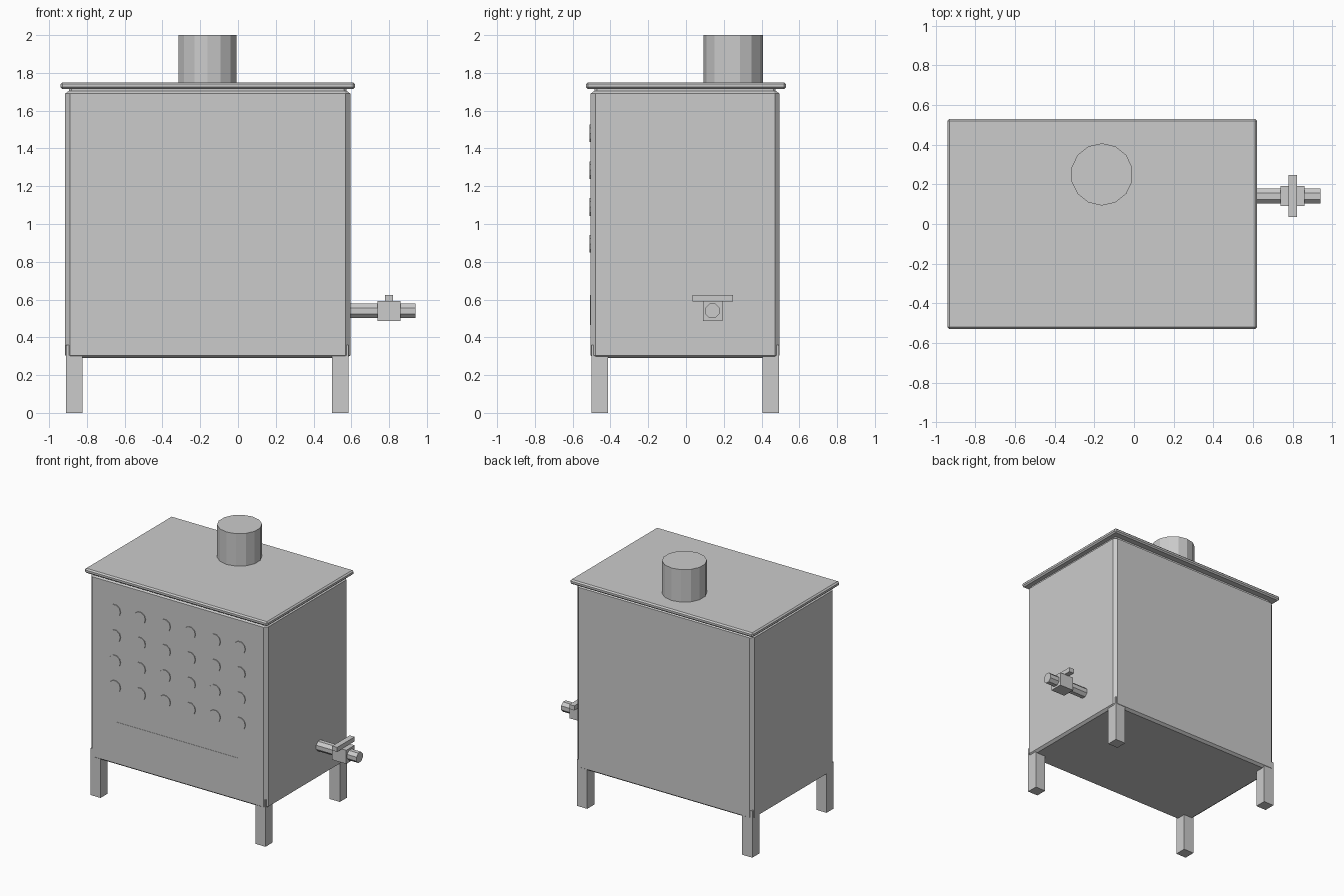
import bpy, bmesh, math
from mathutils import Matrix

if "Cube" in bpy.data.objects:
    bpy.data.objects.remove(bpy.data.objects["Cube"])


def finish(name, bm):
    bmesh.ops.recalc_face_normals(bm, faces=bm.faces)
    me = bpy.data.meshes.new(name)
    bm.to_mesh(me)
    bm.free()
    ob = bpy.data.objects.new(name, me)
    bpy.context.collection.objects.link(ob)
    return ob


def box(name, x0, x1, y0, y1, z0, z1, bevel=0):
    bm = bmesh.new()
    m = Matrix.Translation(((x0 + x1) / 2, (y0 + y1) / 2, (z0 + z1) / 2))
    m = m @ Matrix.Diagonal((x1 - x0, y1 - y0, z1 - z0, 1))
    bmesh.ops.create_cube(bm, size=1, matrix=m)
    if bevel:
        bmesh.ops.bevel(bm, geom=bm.edges[:], offset=bevel, segments=1,
                        affect='EDGES', profile=0.5)
    return finish(name, bm)


def cylinder(name, centre, radius, depth, sides, axis='Z', spin=0.0):
    bm = bmesh.new()
    turn = {'Z': Matrix.Identity(4),
            'X': Matrix.Rotation(math.pi / 2, 4, 'Y'),
            'Y': Matrix.Rotation(math.pi / 2, 4, 'X')}[axis]
    m = Matrix.Translation(centre) @ turn @ Matrix.Rotation(spin, 4, 'Z')
    bmesh.ops.create_cone(bm, cap_ends=True, segments=sides, radius1=radius,
                          radius2=radius, depth=depth, matrix=m)
    return finish(name, bm)


# Chamfered body, lofted from octagonal rings (z, inset)
X0, X1, Y0, Y1 = -0.915, 0.595, -0.505, 0.495
bm = bmesh.new()
rings = []
for z, inset in ((0.29, 0.02), (0.305, 0), (1.69, 0), (1.705, 0.02), (1.72, 0.02)):
    a, b, c, d = X0 + inset, X1 - inset, Y0 + inset, Y1 - inset
    k = 0.025 - inset * 0.6
    pts = [(a + k, c), (b - k, c), (b, c + k), (b, d - k),
           (b - k, d), (a + k, d), (a, d - k), (a, c + k)]
    rings.append([bm.verts.new((x, y, z)) for x, y in pts])
for lo, hi in zip(rings, rings[1:]):
    for i in range(8):
        j = (i + 1) % 8
        bm.faces.new((lo[i], lo[j], hi[j], hi[i]))
bm.faces.new(rings[0])
bm.faces.new(rings[-1])
finish("stove_body", bm)

# Legs
for side, x in (("left", -0.91), ("right", 0.4975)):
    for end, y in (("front", -0.5), ("back", 0.405)):
        box(f"{end}_{side}_leg", x, x + 0.0875, y, y + 0.0875, 0, 0.36)

# Lid and chimney
box("top_plate", -0.94, 0.62, -0.53, 0.53, 1.715, 1.75, 0.01)
cylinder("chimney", (-0.162, 0.25, 1.87), 0.157, 0.26, 14)

# Vent discs on the front
for row in range(4):
    for col in range(6):
        cylinder(f"vent_{row}_{col}", (-0.695 + 0.213 * col, -0.5, 1.48 - 0.195 * row),
                 0.049, 0.022, 10, 'Y', math.pi / 10)

# Ash door
box("ash_door", -0.685, 0.36, -0.507, -0.49, 0.465, 0.625)

# Tap on the right side
cylinder("tap_pipe", (0.76, 0.14, 0.54), 0.041, 0.36, 8, 'X', math.pi / 8)
box("tap_valve", 0.738, 0.86, 0.09, 0.192, 0.487, 0.592)
box("tap_handle", 0.779, 0.821, 0.035, 0.248, 0.59, 0.625)
